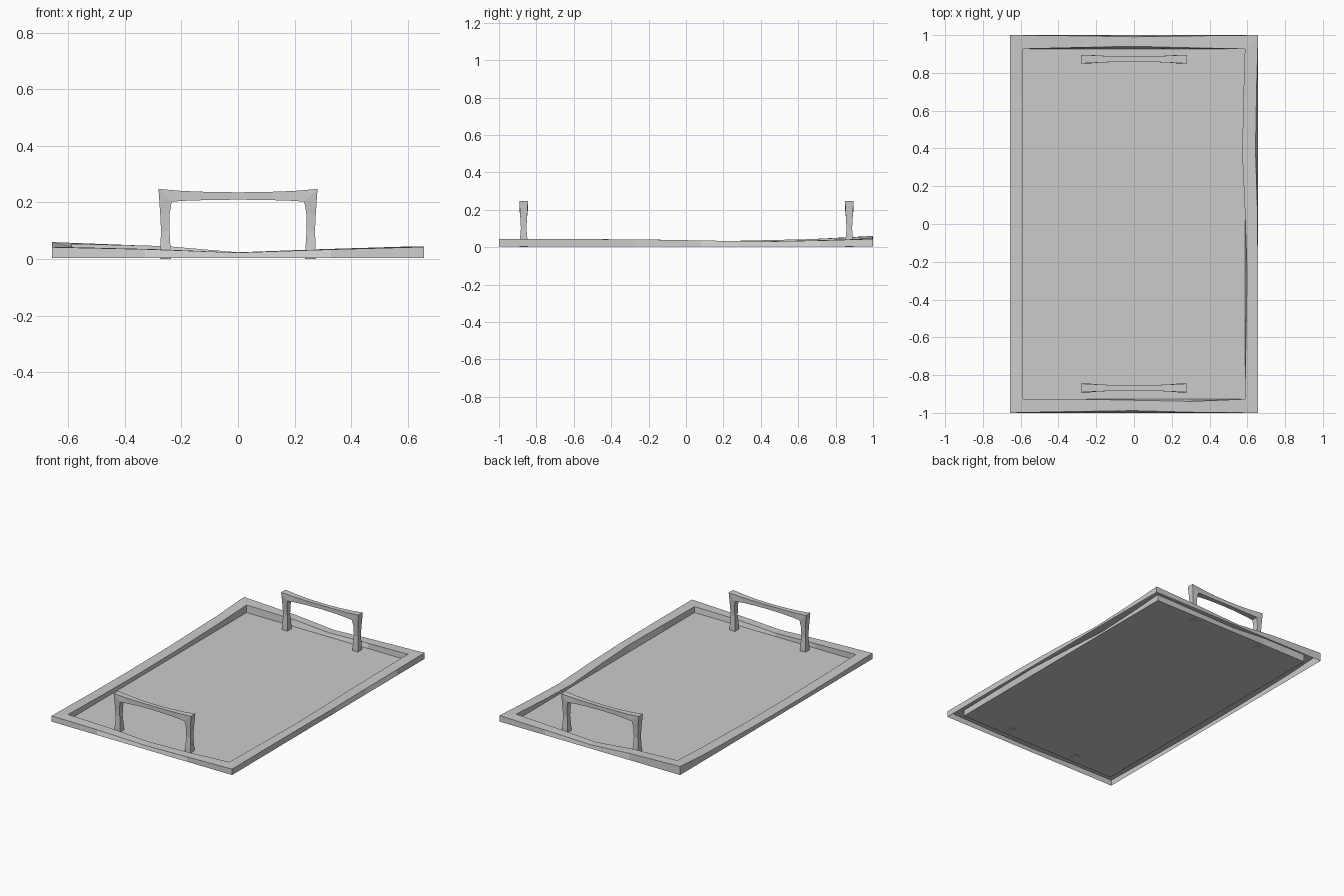
import bpy
from mathutils import Vector

if "Cube" in bpy.data.objects:
    bpy.data.objects.remove(bpy.data.objects["Cube"])

OUT_X, OUT_Y = 0.657, 1.0      # outer rim
IN_X, IN_Y = 0.587, 0.927      # inner rim
FLOOR_Z = 0.004


def make_object(name, verts, faces):
    mesh = bpy.data.meshes.new(name)
    mesh.from_pydata(verts, [], faces)
    mesh.validate()
    obj = bpy.data.objects.new(name, mesh)
    bpy.context.collection.objects.link(obj)
    return obj


# Tray rim, counter-clockwise: start corner signs, inward normal, and stations of
# (fraction along side, top height, outer edge shift inward, inner edge shift inward)
SIDES = [
    ((-1, -1), (1, -1), (0, 1),     # front rail
     [(0, .042, 0, 0), (.25, .035, .007, 0), (.5, .023, .012, -.006), (.75, .034, .003, -.012)]),
    ((1, -1), (1, 1), (-1, 0),      # right rail
     [(0, .043, 0, 0), (.18, .043, 0, -.006), (.36, .042, 0, -.012), (.54, .036, .004, 0),
      (.7, .03, .014, .014), (.86, .036, .008, .008)]),
    ((1, 1), (-1, 1), (0, -1),      # back rail
     [(0, .044, 0, 0), (.25, .035, .004, -.006), (.5, .024, .009, -.014), (.72, .046, .004, -.008)]),
    ((-1, 1), (-1, -1), (1, 0),     # left rail
     [(0, .06, 0, 0), (.14, .043, 0, 0), (.4, .032, 0, 0), (.6, .03, 0, 0), (.8, .034, 0, 0)]),
]

verts, faces = [], []
for a, b, normal, stations in SIDES:
    n = Vector(normal)
    for t, z, out_shift, in_shift in stations:
        p = Vector(a).lerp(Vector(b), t)
        outer = Vector((p.x * OUT_X, p.y * OUT_Y))
        inner = Vector((p.x * IN_X, p.y * IN_Y))
        inner_z = z - 0.006 if z > .05 else z
        verts += [outer.to_3d() + Vector((0, 0, FLOOR_Z)),
                  (outer + n * out_shift).to_3d() + Vector((0, 0, z)),
                  (inner + n * in_shift).to_3d() + Vector((0, 0, inner_z)),
                  inner.to_3d() + Vector((0, 0, FLOOR_Z))]
count = len(verts) // 4
for i in range(count):
    j = (i + 1) % count
    for k in range(3):              # outer wall, top, inner wall (open underneath)
        faces.append((i * 4 + k, j * 4 + k, j * 4 + k + 1, i * 4 + k + 1))
faces.append([i * 4 + 3 for i in range(count)])   # tray floor
make_object("tray", verts, faces)

# Handle half profile: (outer x, outer z, inner x, inner z, half depth)
HALF = [
    (.276, 0, .236, 0, .022),
    (.275, .03, .238, .03, .021),
    (.272, .10, .242, .10, .015),
    (.275, .16, .242, .16, .018),
    (.281, .248, .234, .203, .023),
    (.20, .241, .19, .206, .019),
    (.10, .237, .10, .209, .015),
    (0, .236, 0, .210, .014),
]
PROFILE = HALF + [(-ox, oz, -ix, iz, d) for ox, oz, ix, iz, d in reversed(HALF[:-1])]


def make_handle(name, y):
    verts, faces = [], []
    for ox, oz, ix, iz, d in PROFILE:
        verts += [(ox, y - d, oz), (ox, y + d, oz), (ix, y + d, iz), (ix, y - d, iz)]
    last = len(PROFILE) - 1
    for i in range(last):
        for k in range(4):
            m = (k + 1) % 4
            faces.append((i * 4 + k, i * 4 + m, i * 4 + 4 + m, i * 4 + 4 + k))
    faces += [(3, 2, 1, 0), tuple(last * 4 + k for k in range(4))]
    make_object(name, verts, faces)


make_handle("front_handle", -.868)
make_handle("back_handle", .873)
